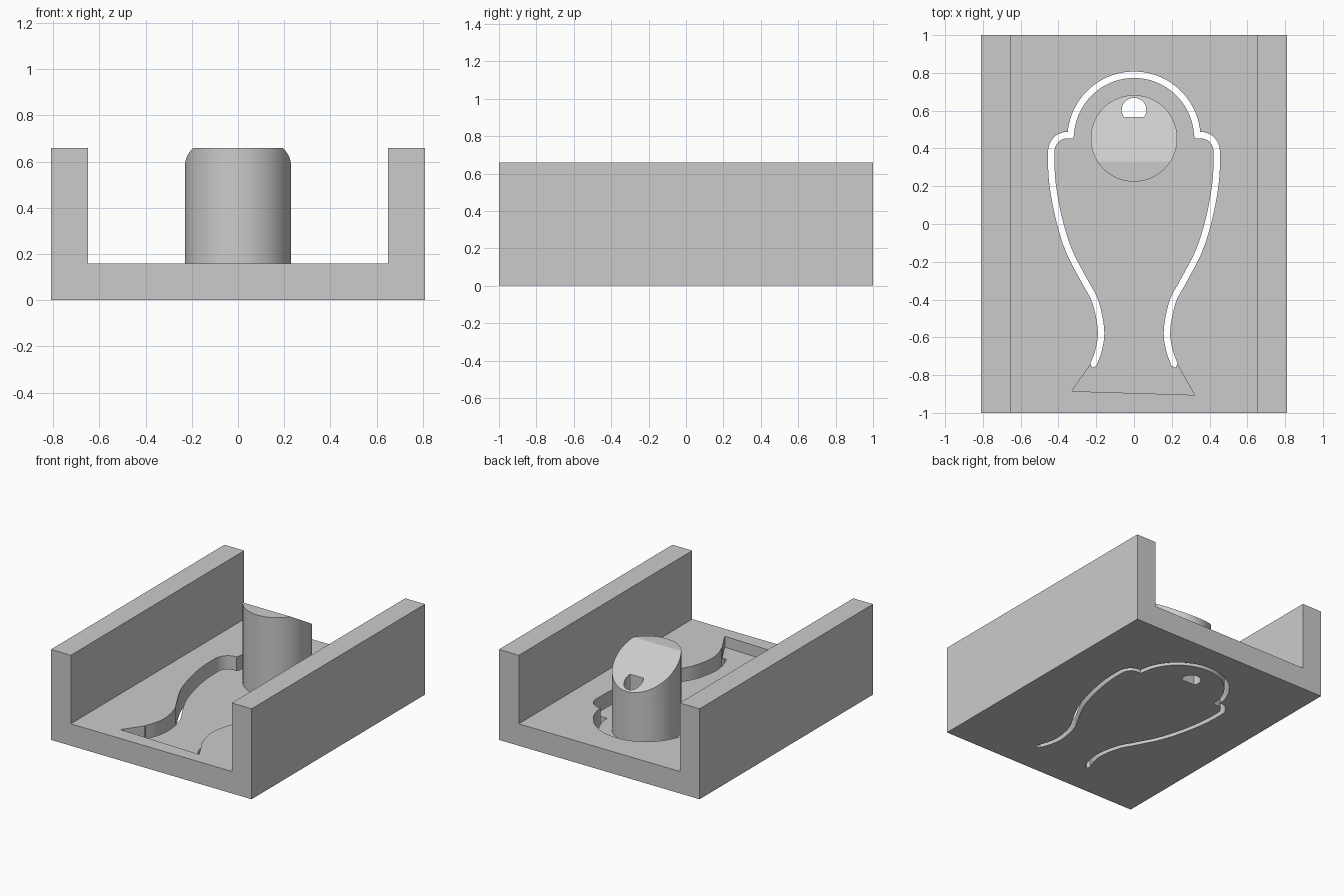
import bpy, bmesh, math
from mathutils import Vector

if "Cube" in bpy.data.objects:
    bpy.data.objects.remove(bpy.data.objects["Cube"], do_unlink=True)

grey = bpy.data.materials.new("plain grey")
grey.use_nodes = True
grey.diffuse_color = (0.6, 0.6, 0.6, 1)
grey.node_tree.nodes["Principled BSDF"].inputs["Base Color"].default_value = (0.6, 0.6, 0.6, 1)


def finish(name, bm):
    bmesh.ops.recalc_face_normals(bm, faces=bm.faces[:])
    mesh = bpy.data.meshes.new(name)
    bm.to_mesh(mesh)
    bm.free()
    mesh.materials.append(grey)
    obj = bpy.data.objects.new(name, mesh)
    bpy.context.collection.objects.link(obj)
    return obj


def prism(name, points, sweep):
    """Solid between a closed outline of 3D points and its copy moved along a vector."""
    bm = bmesh.new()
    near = [bm.verts.new(p) for p in points]
    far = [bm.verts.new(Vector(p) + Vector(sweep)) for p in points]
    bm.faces.new(near)
    bm.faces.new(far[::-1])
    for i in range(len(near)):
        bm.faces.new((near[i], near[i - 1], far[i - 1], far[i]))
    return finish(name, bm)


def combine(target, other, operation):
    mod = target.modifiers.new(operation, "BOOLEAN")
    mod.operation, mod.solver, mod.object = operation, "EXACT", other
    bpy.context.view_layer.objects.active = target
    bpy.ops.object.modifier_apply(modifier=mod.name)
    bpy.data.objects.remove(other, do_unlink=True)


def spline(points, steps=5):
    """Smooth curve through the given points."""
    p = [Vector(q) for q in points]
    p = [p[0]] + p + [p[-1]]
    out = []
    for a, b, c, d in zip(p, p[1:], p[2:], p[3:]):
        for i in range(steps):
            t = i / steps
            out.append(0.5 * (2 * b + (c - a) * t + (2 * a - 5 * b + 4 * c - d) * t * t
                              + (3 * b - a - 3 * c + d) * t ** 3))
    return out + [p[-1]]


def offset(path, dist):
    """Mitred parallel of an open path."""
    out = []
    for i, p in enumerate(path):
        a = (p - path[i - 1]).normalized() if i else (path[1] - p).normalized()
        b = (path[i + 1] - p).normalized() if i < len(path) - 1 else a
        n = Vector((-a.y - b.y, a.x + b.x)).normalized()
        out.append(p + n * dist / max(0.5, n.dot(Vector((-a.y, a.x)))))
    return out


def flat(points, z):
    return [(p[0], p[1], z) for p in points]


# Channel: floor with two side walls
W, I, FLOOR, TOP, RECESS = 0.81, 0.65, 0.16, 0.66, 0.08
section = [(-W, 0), (W, 0), (W, TOP), (I, TOP), (I, FLOOR), (-I, FLOOR), (-I, TOP), (-W, TOP)]
body = prism("channel_body", [(x, -1, z) for x, z in section], (0, 2, 0))

# Centre line of the slot: round head, square corner, shoulder, tapering body and neck
head = [Vector((0.335 * math.cos(a), 0.455 + 0.335 * math.sin(a)))
        for a in (math.radians(90 - 3 * i) for i in range(28))]
corner = [Vector((0.336, 0.47))]
side = spline([(0.37, 0.469), (0.405, 0.453), (0.432, 0.415), (0.438, 0.36),
               (0.432, 0.22), (0.40, 0.04), (0.345, -0.14), (0.26, -0.305), (0.205, -0.41),
               (0.175, -0.555), (0.185, -0.66), (0.215, -0.745)])
half = head + corner + side
path = [Vector((-p.x, p.y)) for p in reversed(half[1:])] + half

# Recessed tongue with a flared tail
tail = [(0.232, -0.747), (0.32, -0.905), (-0.33, -0.885), (-0.232, -0.747)]
combine(body, prism("recess_cutter", flat(path + tail, RECESS), (0, 0, 0.2)), "DIFFERENCE")

# Slot through the floor, with rounded ends
tips = [path[-1] + Vector((0.006, -0.016)), path[0] + Vector((-0.006, -0.016))]
outline = offset(path, 0.017) + [tips[0]] + offset(path, -0.017)[::-1] + [tips[1]]
combine(body, prism("slot_cutter", flat(outline, -0.1), (0, 0, 0.4)), "DIFFERENCE")

# Round post with a sloping back half on its top
bm = bmesh.new()
bmesh.ops.create_cone(bm, cap_ends=True, segments=96, radius1=0.229, radius2=0.229, depth=TOP - 0.04)
bmesh.ops.translate(bm, vec=(0, 0.453, (TOP + 0.04) / 2), verts=bm.verts[:])
slope = math.radians(31)
bmesh.ops.bisect_plane(bm, geom=bm.verts[:] + bm.edges[:] + bm.faces[:], plane_co=(0, 0.33, TOP),
                       plane_no=(0, math.sin(slope), math.cos(slope)), clear_outer=True)
bmesh.ops.holes_fill(bm, edges=[e for e in bm.edges if e.is_boundary], sides=0)
combine(body, finish("post", bm), "UNION")

# D-shaped bore down through the post
start, end = math.radians(-33), math.radians(213)
bore = [(0.065 * math.cos(a), 0.603 + 0.065 * math.sin(a))
        for a in (start + (end - start) * i / 32 for i in range(33))]
combine(body, prism("bore_cutter", flat(bore, -0.1), (0, 0, 1)), "DIFFERENCE")

# Smooth the curved walls, keep edges sharp
bpy.ops.object.select_all(action="DESELECT")
body.select_set(True)
bpy.context.view_layer.objects.active = body
bpy.ops.object.shade_smooth_by_angle(angle=math.radians(25))
